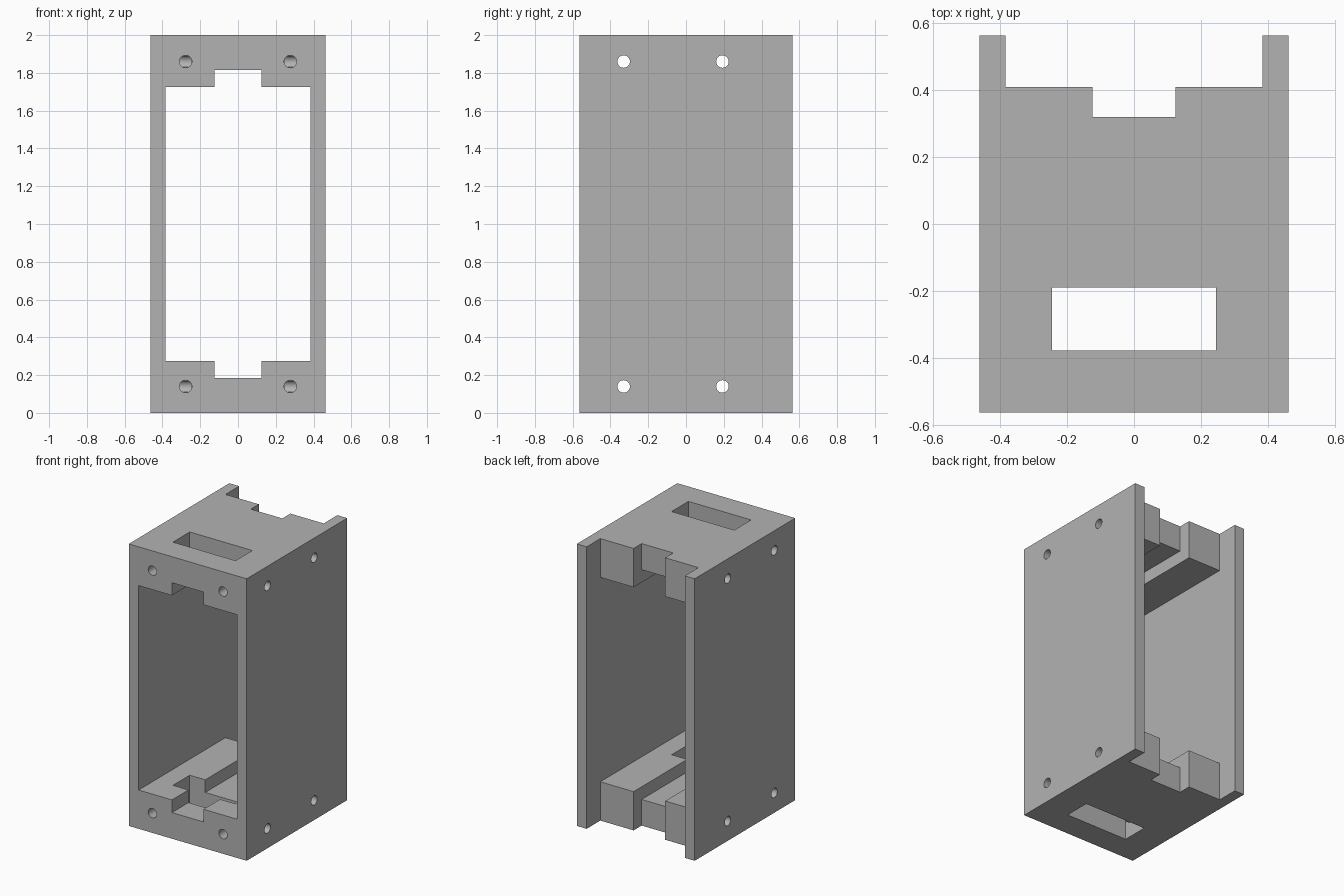
import bpy
import bmesh
from math import radians
from mathutils import Matrix, Vector

cube = bpy.data.objects.get("Cube")
if cube:
    bpy.data.objects.remove(cube, do_unlink=True)

grey = bpy.data.materials.new("plain_grey")
grey.use_nodes = True
COLOUR = (0.45, 0.45, 0.45, 1)
grey.diffuse_color = COLOUR
grey.node_tree.nodes["Principled BSDF"].inputs["Base Color"].default_value = COLOUR

# Main dimensions
W, D, H = 0.4625, 0.5635, 2.0       # half width, half depth, height
INNER = 0.385                       # inside face of the side walls
BLOCK = 0.275                       # height of each end block
FLOOR, SLOT = 0.185, 0.124          # channel floor height and half width
BACK, NOTCH = 0.41, 0.32            # back of the end blocks and of their notch
HOLE_Z, HOLE_R = 0.14, 0.033
OUT = 0.1                           # cutter overshoot


def make_object(name, bm):
    bmesh.ops.recalc_face_normals(bm, faces=bm.faces)
    mesh = bpy.data.meshes.new(name)
    bm.to_mesh(mesh)
    bm.free()
    mesh.materials.append(grey)
    obj = bpy.data.objects.new(name, mesh)
    bpy.context.collection.objects.link(obj)
    return obj


def prism(name, outline, axis, start, end):
    """Extrude an outline along z (x, y points) or along y (x, z points)."""
    place = (lambda a, b: (a, b, start)) if axis == "z" else (lambda a, b: (a, start, b))
    bm = bmesh.new()
    face = bm.faces.new([bm.verts.new(place(a, b)) for a, b in outline])
    grown = bmesh.ops.extrude_face_region(bm, geom=[face])["geom"]
    shift = Vector((0, 0, end - start)) if axis == "z" else Vector((0, end - start, 0))
    bmesh.ops.translate(bm, vec=shift, verts=[v for v in grown if isinstance(v, bmesh.types.BMVert)])
    return make_object(name, bm)


def mirrored(half):
    """Complete a right-hand outline with its mirror across x = 0."""
    return half + [(-x, y) for x, y in reversed(half)]


def drill(name, centre, length, turn, axis):
    bm = bmesh.new()
    bmesh.ops.create_cone(bm, cap_ends=True, segments=32, radius1=HOLE_R, radius2=HOLE_R,
                          depth=length,
                          matrix=Matrix.Translation(centre) @ Matrix.Rotation(turn, 4, axis))
    return make_object(name, bm)


# Solid body, with the open back and the notch already in its plan
body = prism("box_frame", mirrored([(W, -D), (W, D), (INNER, D), (INNER, BACK),
                                    (SLOT, BACK), (SLOT, NOTCH)]), "z", 0, H)

# Front opening with a channel in each end block
cutters = [prism("opening_cutter", mirrored([
    (SLOT, FLOOR), (SLOT, BLOCK), (INNER, BLOCK),
    (INNER, H - BLOCK), (SLOT, H - BLOCK), (SLOT, H - FLOOR)]), "y", -D - OUT, D + OUT)]

# Rectangular window through both ends
cutters.append(prism("window_cutter", mirrored([(0.246, -0.378), (0.246, -0.19)]),
                     "z", -OUT, H + OUT))

# Screw holes: blind from the front, right through from side to side
for z in (HOLE_Z, H - HOLE_Z):
    for x in (-0.277, 0.277):
        cutters.append(drill("front_hole_cutter", (x, -D, z), 0.5, radians(90), "X"))
    for y in (-0.33, 0.193):
        cutters.append(drill("side_hole_cutter", (0, y, z), 2 * (W + OUT), radians(90), "Y"))

for cutter in cutters:
    cut = body.modifiers.new(cutter.name, "BOOLEAN")
    cut.operation = "DIFFERENCE"
    cut.solver = "EXACT"
    cut.object = cutter

# Keep the finished mesh and drop the cutters
bpy.context.view_layer.update()
result = bpy.data.meshes.new_from_object(body.evaluated_get(bpy.context.evaluated_depsgraph_get()))
body.modifiers.clear()
body.data = result
for cutter in cutters:
    bpy.data.objects.remove(cutter, do_unlink=True)

# Smooth hole walls, sharp edges elsewhere
bpy.ops.object.select_all(action="DESELECT")
body.select_set(True)
bpy.context.view_layer.objects.active = body
bpy.ops.object.shade_smooth_by_angle(angle=radians(30))
